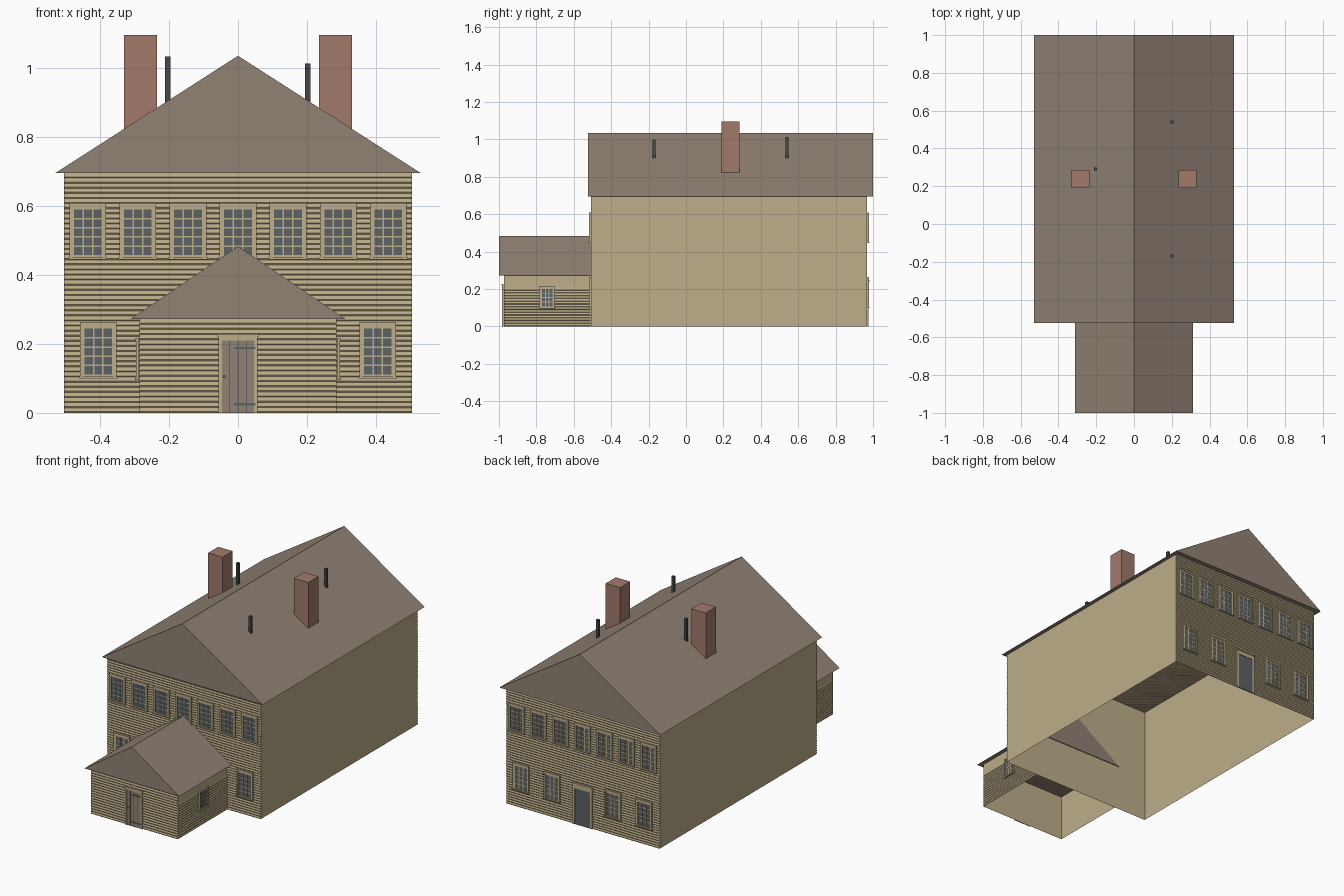
import bpy
import bmesh
from math import pi
from mathutils import Matrix, Vector

if "Cube" in bpy.data.objects:
    bpy.data.objects.remove(bpy.data.objects["Cube"], do_unlink=True)


def material(name, rgb):
    m = bpy.data.materials.new(name)
    m.use_nodes = True
    m.diffuse_color = (*rgb, 1)
    m.node_tree.nodes["Principled BSDF"].inputs["Base Color"].default_value = (*rgb, 1)
    return m


TAN = material("tan clapboard", (0.51, 0.42, 0.255))
ROOF = material("brown shingle", (0.283, 0.223, 0.175))
BRICK = material("red brick", (0.36, 0.195, 0.147))
GLASS = material("slate glass", (0.107, 0.122, 0.133))
PIPE = material("dark metal", (0.061, 0.067, 0.063))


def finish(bm, name, mats, matrix=None):
    me = bpy.data.meshes.new(name)
    bm.to_mesh(me)
    bm.free()
    for m in mats:
        me.materials.append(m)
    return place(me, name, matrix or Matrix())


def place(me, name, matrix):
    ob = bpy.data.objects.new(name, me)
    ob.matrix_world = matrix
    bpy.context.collection.objects.link(ob)
    return ob


def add_box(bm, x, y, z, mat=0, open_bottom=False):
    size = Vector((x[1] - x[0], y[1] - y[0], z[1] - z[0]))
    mid = Vector((sum(x), sum(y), sum(z))) / 2
    verts = bmesh.ops.create_cube(
        bm, matrix=Matrix.Translation(mid) @ Matrix.Diagonal((*size, 1)))["verts"]
    faces = {f for v in verts for f in v.link_faces}
    for f in faces:
        f.material_index = mat
    if open_bottom:
        bm.normal_update()
        low = [f for f in faces if f.normal.z < -0.9]
        bmesh.ops.delete(bm, geom=low, context="FACES_ONLY")


def box(name, mat, x, y, z, open_bottom=False):
    bm = bmesh.new()
    add_box(bm, x, y, z, 0, open_bottom)
    return finish(bm, name, [mat])


def gable_roof(name, half, y, z):
    bm = bmesh.new()
    ends = [[bm.verts.new(p) for p in ((-half, e, z[0]), (half, e, z[0]), (0, e, z[1]))]
            for e in y]
    a, b = ends
    bm.faces.new(a)
    bm.faces.new(b[::-1])
    for i in range(3):
        j = (i + 1) % 3
        bm.faces.new((a[j], a[i], b[i], b[j]))
    bmesh.ops.recalc_face_normals(bm, faces=bm.faces)
    return finish(bm, name, [ROOF])


def wall(x, y, z=0, turn=0):
    """Frame on a wall: local x runs along it and local -y points outward."""
    return Matrix.Translation((x, y, z)) @ Matrix.Rotation(turn, 4, "Z")


def siding(name, half, height, matrix, row=0.0148):
    bm = bmesh.new()
    count = round(height / row)
    step = height / count
    profile = []
    for i in range(count):
        profile += [(0, i * step), (-0.0025, (i + 0.25) * step)]
    profile.append((0, height))
    pairs = [[bm.verts.new((s * half, d, z)) for s in (-1, 1)] for d, z in profile]
    for p, q in zip(pairs, pairs[1:]):
        bm.faces.new((p[0], p[1], q[1], q[0]))
    return finish(bm, name, [TAN], matrix)


def window_mesh(name, w, h, glass_w, glass_z, cols, rows):
    """Casing, sash, glass, glazing bars, cap and sill."""
    bm = bmesh.new()
    g0, g1 = glass_z
    add_box(bm, (-glass_w, glass_w), (-0.004, 0), glass_z, 1)
    for s in (-1, 1):
        add_box(bm, sorted((s * glass_w, s * (w - 0.009))), (-0.006, 0), (0, h))
        add_box(bm, sorted((s * (w - 0.009), s * w)), (-0.009, 0), (0, h))
    add_box(bm, (-glass_w, glass_w), (-0.006, 0), (0, g0))
    add_box(bm, (-glass_w, glass_w), (-0.006, 0), (g1, h - 0.009))
    add_box(bm, (-w, w), (-0.0095, 0), (h - 0.009, h))
    add_box(bm, (-w - 0.003, w + 0.003), (-0.012, 0), (-0.002, 0.004))
    for i in range(1, cols):
        x = -glass_w + 2 * glass_w * i / cols
        add_box(bm, (x - 0.0022, x + 0.0022), (-0.0052, 0), glass_z)
    for i in range(1, rows):
        z = g0 + (g1 - g0) * i / rows
        add_box(bm, (-glass_w, glass_w), (-0.005, 0), (z - 0.0022, z + 0.0022))
    ob = finish(bm, name, [TAN, GLASS])
    me = ob.data
    bpy.data.objects.remove(ob)
    return me


def door(name, half, inner, top, panel_top, panel, matrix, planks):
    bm = bmesh.new()
    add_box(bm, (-inner, inner), (-0.004, 0), (0, panel_top), 1)
    for s in (-1, 1):
        add_box(bm, sorted((s * inner, s * half)), (-0.007, 0), (0, top))
    add_box(bm, (-inner, inner), (-0.007, 0), (panel_top, top))
    add_box(bm, (-half - 0.003, half + 0.003), (-0.011, 0), (top - 0.006, top + 0.002))
    if planks:
        for x in (-0.025, 0, 0.025):
            add_box(bm, (x - 0.0012, x + 0.0012), (-0.0048, 0), (0, panel_top), 2)
        for z in (0.025, 0.188):
            add_box(bm, (-0.012, 0.05), (-0.0075, 0), (z - 0.003, z + 0.003), 2)
        add_box(bm, (-0.043, -0.036), (-0.009, 0), (0.102, 0.109), 2)
    return finish(bm, name, [TAN, panel, GLASS], matrix)


# Main house and front wing shells
box("main_walls", TAN, (-0.505, 0.505), (-0.507, 0.968), (0, 0.695), True)
box("wing_walls", TAN, (-0.285, 0.285), (-0.974, -0.5075), (0, 0.273), True)
gable_roof("main_roof", 0.53, (-0.525, 1.0), (0.695, 1.035))
gable_roof("wing_roof", 0.312, (-1.0, -0.502), (0.272, 0.483))

# Clapboards
FRONT, BACK, WING = -0.508, 0.969, -0.975
siding("front_siding", 0.505, 0.695, wall(0, FRONT))
siding("back_siding", 0.505, 0.695, wall(0, BACK, 0, pi))
siding("wing_front_siding", 0.285, 0.272, wall(0, WING))
for side, s in (("left", 1), ("right", -1)):
    siding(side + "_wing_siding", 0.232, 0.207, wall(s * 0.286, -0.742, 0, s * pi / 2))

# Windows
big = window_mesh("house_window", 0.053, 0.162, 0.04, (0.01, 0.143), 3, 5)
small = window_mesh("wing_window", 0.04, 0.12, 0.028, (0.01, 0.104), 3, 4)
for i in range(-3, 4):
    place(big, "front_upper_window", wall(i * 0.145, FRONT - 0.001, 0.447))
    place(big, "back_upper_window", wall(i * 0.145, BACK + 0.001, 0.447, pi))
for s in (-1, 1):
    place(big, "front_lower_window", wall(s * 0.405, FRONT - 0.001, 0.101))
    for x in (0.2, 0.405):
        place(big, "back_lower_window", wall(s * x, BACK + 0.001, 0.101, pi))
    place(small, "wing_side_window", wall(s * 0.287, -0.742, 0.097, s * pi / 2))

# Doors
door("front_door", 0.056, 0.047, 0.226, 0.21, ROOF, wall(0, WING - 0.001), True)
door("back_door", 0.065, 0.05, 0.245, 0.215, GLASS, wall(0, BACK + 0.001, 0, pi), False)

# Chimneys and vent pipes
for side, s in (("left", 1), ("right", -1)):
    box(side + "_chimney", BRICK, sorted((s * 0.235, s * 0.33)), (0.19, 0.285), (0.75, 1.096))
for x, y, top in ((-0.204, 0.29, 1.033), (0.202, 0.54, 1.012), (0.202, -0.17, 1.0)):
    box("vent_pipe", PIPE, (x - 0.008, x + 0.008), (y - 0.008, y + 0.008), (0.86, top))
